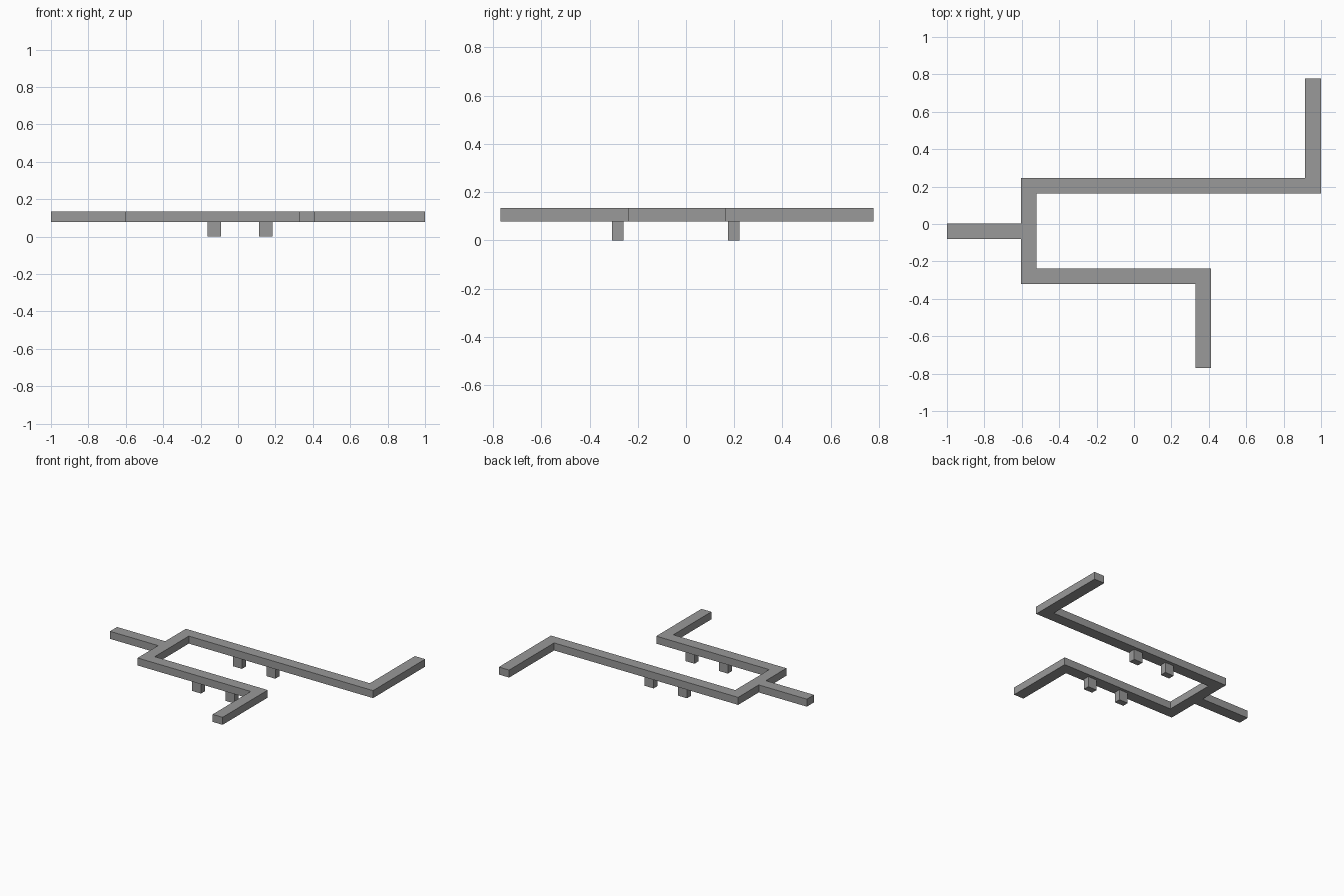
import bpy

if "Cube" in bpy.data.objects:
    bpy.data.objects.remove(bpy.data.objects["Cube"], do_unlink=True)

metal = bpy.data.materials.new("duct_grey")
metal.use_nodes = True
GREY = (0.32, 0.32, 0.32, 1)
metal.diffuse_color = GREY
metal.node_tree.nodes["Principled BSDF"].inputs["Base Color"].default_value = GREY

BOTTOM, TOP = 0.078, 0.134


def box(name, x, y, z):
    """Box from its (low, high) extents on each axis."""
    ext = (x, y, z)
    bpy.ops.mesh.primitive_cube_add(size=1, location=[(a + b) / 2 for a, b in ext])
    ob = bpy.context.object
    ob.name = name
    ob.scale = [b - a for a, b in ext]
    bpy.ops.object.transform_apply(location=False, rotation=False, scale=True)
    ob.data.materials.append(metal)


def duct(name, axis, start, end, side, count):
    """Straight duct made of equal sections laid end to end."""
    step = (end - start) / count
    for i in range(count):
        span = (start + i * step, start + (i + 1) * step)
        x, y = (span, side) if axis == "x" else (side, span)
        box(f"{name}_section_{i + 1}", x, y, (BOTTOM, TOP))


# Ducts, with the back and front runs carrying the corners
back, front, cross = (0.163, 0.247), (-0.322, -0.238), (-0.603, -0.52)
duct("inlet_duct", "x", -1.0, cross[0], (-0.08, 0.004), 3)
duct("cross_duct", "y", front[1], back[0], cross, 3)
duct("back_duct", "x", cross[0], 1.0, back, 6)
duct("front_duct", "x", cross[0], 0.412, front, 4)
duct("back_outlet", "y", back[1], 0.777, (0.915, 1.0), 4)
duct("front_outlet", "y", -0.77, front[0], (0.33, 0.412), 3)

# Downward vents under both long ducts
for run, y in (("back", (0.175, 0.222)), ("front", (-0.307, -0.26))):
    for side, x in (("right", (-0.163, -0.09)), ("left", (0.112, 0.185))):
        box(f"{run}_{side}_vent", x, y, (0, BOTTOM))
